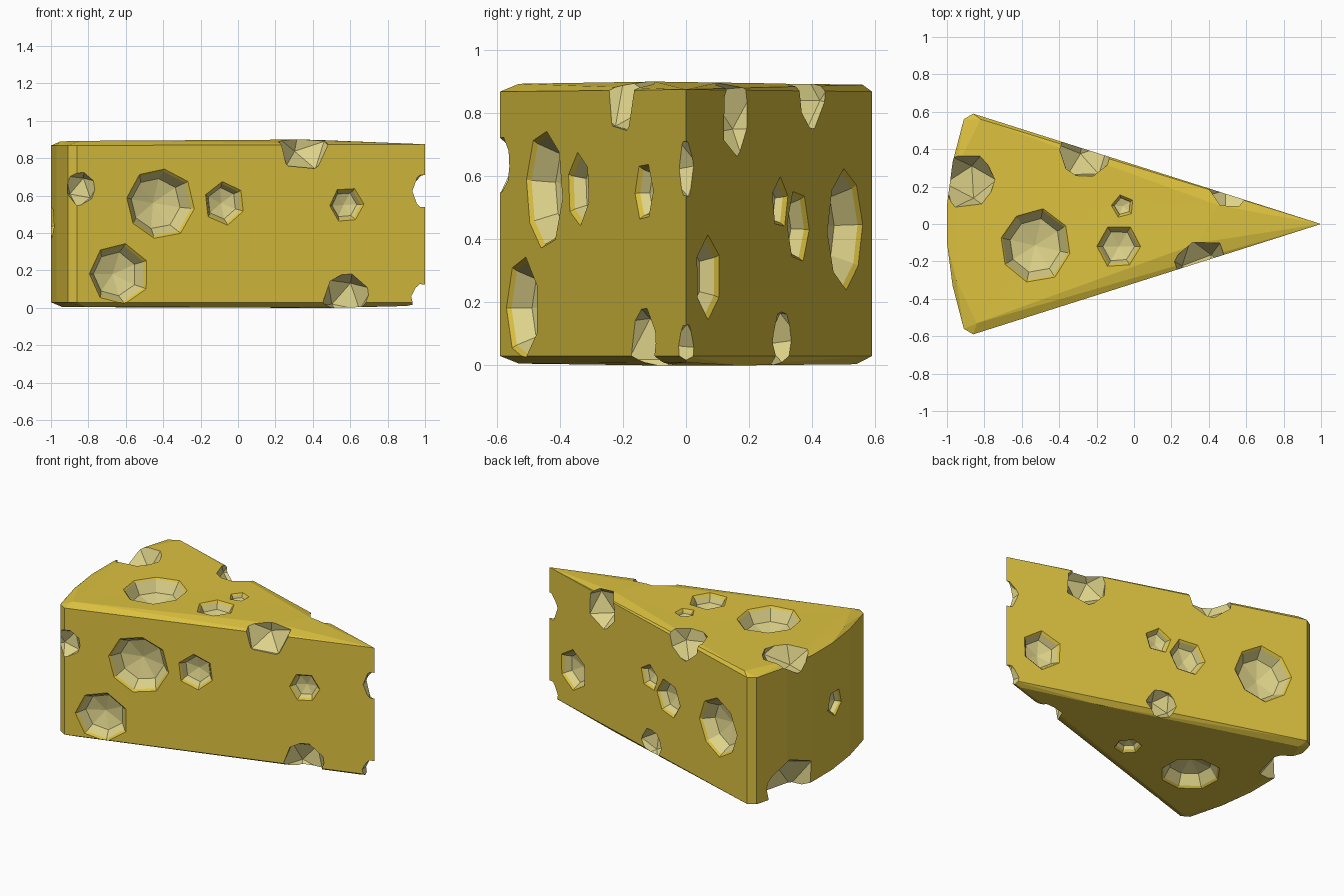
import bpy, bmesh, math, random
from mathutils import Vector, Matrix

if "Cube" in bpy.data.objects:
    bpy.data.objects.remove(bpy.data.objects["Cube"])

random.seed(4)


def material(name, rgb):
    m = bpy.data.materials.new(name)
    m.diffuse_color = (*rgb, 1)
    m.use_nodes = True
    m.node_tree.nodes["Principled BSDF"].inputs["Base Color"].default_value = m.diffuse_color
    return m


rind = material("cheese yellow", (0.72, 0.54, 0.05))
inner = material("hole cream", (0.72, 0.64, 0.25))


def make_object(name, bm):
    bmesh.ops.recalc_face_normals(bm, faces=bm.faces)
    mesh = bpy.data.meshes.new(name)
    bm.to_mesh(mesh)
    bm.free()
    mesh.materials.append(rind)
    mesh.materials.append(inner)
    ob = bpy.data.objects.new(name, mesh)
    bpy.context.scene.collection.objects.link(ob)
    return ob


# Wedge body: hull of a side outline and smaller top and bottom outlines
half = [(-0.86, 0.59), (-0.91, 0.56), (-0.97, 0.33), (-1.0, 0.1)]
bm = bmesh.new()
for x, y in half:
    for s in (1, -1):
        bm.verts.new((x, s * y, 0.03))
        bm.verts.new((x, s * y, 0.868))
for p in [(1, 0, 0.03), (1, 0, 0.875),
          (0.25, -0.2378, 0.855), (0.55, 0.1427, 0.862),
          # top face
          (-0.84, -0.53, 0.893), (-0.82, 0.56, 0.89), (0.35, -0.10, 0.9),
          (0.45, 0.10, 0.897), (-0.95, -0.3, 0.89), (-0.95, 0.3, 0.89),
          # bottom face
          (-0.82, -0.53, 0.006), (-0.84, 0.54, 0.004), (0.5, -0.09, 0),
          (0.4, 0.16, 0), (-0.94, -0.3, 0.005), (-0.94, 0.3, 0.005), (0.9, 0, 0.01)]:
    bm.verts.new(p)
res = bmesh.ops.convex_hull(bm, input=bm.verts)
junk = [g for g in res["geom_interior"] if isinstance(g, bmesh.types.BMVert)]
bmesh.ops.delete(bm, geom=junk, context='VERTS')
bmesh.ops.dissolve_limit(bm, angle_limit=0.02, verts=bm.verts, edges=bm.edges)
cheese = make_object("cheese_wedge", bm)


def carve(bm):
    cutter = make_object("hole_cutter", bm)
    cutter.hide_render = True
    mod = cheese.modifiers.new("hole", 'BOOLEAN')
    mod.operation, mod.solver, mod.object = 'DIFFERENCE', 'EXACT', cutter
    bpy.context.view_layer.objects.active = cheese
    bpy.ops.object.modifier_apply(modifier=mod.name)
    bpy.data.objects.remove(cutter)


def bowl(pos, normal, r, n):
    """Faceted bowl with a thin bevelled rim, sunk into a flat side."""
    frame = Matrix.Translation(pos) @ Vector(normal).to_track_quat('Z', 'Y').to_matrix().to_4x4()
    bm = bmesh.new()
    turn = random.random() * 6
    wob = [random.uniform(0.95, 1.05) for _ in range(n)]
    rings = []
    for rad, z in ((r + 0.03, 0.03), (r - 0.013, -0.013), (r * 0.72, -0.42 * r)):
        rings.append([bm.verts.new(frame @ Vector((
            rad * w * math.cos(turn + math.tau * i / n),
            rad * w * math.sin(turn + math.tau * i / n), z))) for i, w in enumerate(wob)])
    pole = bm.verts.new(frame @ Vector((0, 0, -0.6 * r)))
    bm.faces.new(rings[0])
    for i in range(n):
        j = (i + 1) % n
        bm.faces.new((rings[0][i], rings[0][j], rings[1][j], rings[1][i]))
        bm.faces.new((rings[1][i], rings[1][j], rings[2][j], rings[2][i])).material_index = 1
        bm.faces.new((rings[2][i], rings[2][j], pole)).material_index = 1
    carve(bm)


def bite(x, y, z, r):
    """Faceted ball that takes a bite out of an edge or corner."""
    bm = bmesh.new()
    rot = Matrix.Rotation(random.random() * 6, 4, (0.3, 0.5, 0.8))
    bmesh.ops.create_icosphere(bm, subdivisions=1, radius=r * 1.06,
                               matrix=Matrix.Translation((x, y, z)) @ rot)
    for f in bm.faces:
        f.material_index = 1
    carve(bm)


# Holes in the two long sides: side, x, z, radius, corners
for s, x, z, r, n in [(-1, -0.42, 0.56, 0.192, 8), (-1, -0.64, 0.18, 0.168, 7),
                      (-1, -0.07, 0.56, 0.115, 6), (-1, 0.58, 0.55, 0.097, 6),
                      (1, 0.78, 0.28, 0.13, 6), (1, 0.06, 0.515, 0.085, 5),
                      (1, -0.12, 0.44, 0.12, 6), (1, -0.59, 0.435, 0.187, 8)]:
    bowl((x, s * 0.3172 * (1 - x), z), (0.3172, s, 0), r, n)

# Holes in the top, bottom and curved back
for x, y, r, n in [(-0.53, -0.115, 0.197, 8), (-0.06, 0.095, 0.065, 5), (-0.08, -0.12, 0.117, 6)]:
    bowl((x, y, 0.896), (0, 0, 1), r, n)
for x, y, r, n in [(-0.55, -0.134, 0.185, 8), (-0.05, -0.118, 0.085, 6)]:
    bowl((x, y, 0.003), (0, 0, -1), r, n)
bowl((-0.995, -0.14, 0.46), (-1, -0.1, 0), 0.09, 5)

# Bites along the edges and corners
for b in [(0.36, -0.225, 0.88, 0.15), (0.585, -0.15, 0.06, 0.135), (-0.84, -0.61, 0.64, 0.1),
          (1.02, 0, 0.625, 0.1), (1.0, 0, 0.05, 0.085), (0.04, 0.315, 0.08, 0.1),
          (0.51, 0.17, 0.8, 0.14), (-0.26, 0.385, 0.89, 0.15),
          (-0.89, 0.23, 0.91, 0.155), (-1.0, 0.3, 0.05, 0.21)]:
    bite(*b)
